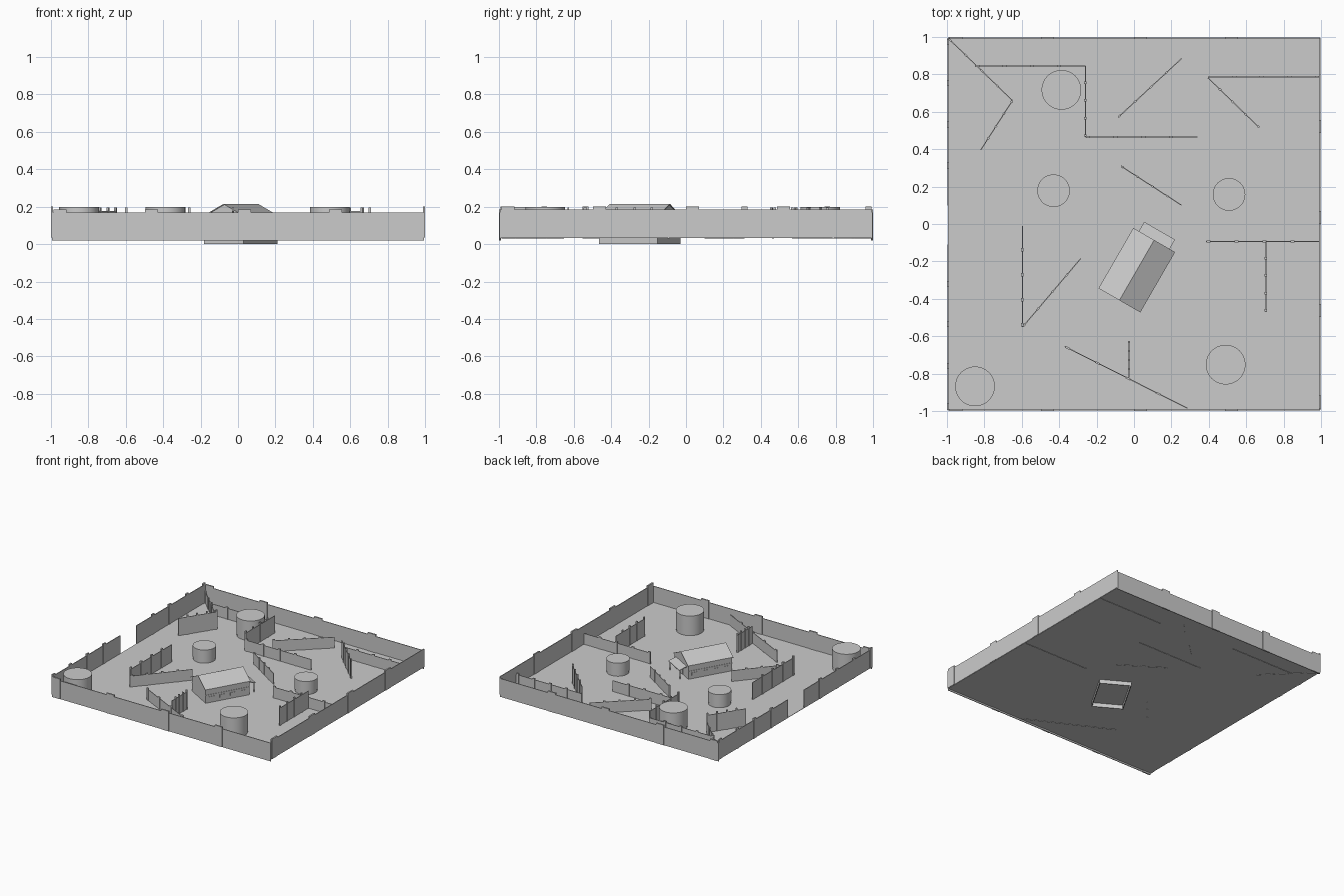
import bpy, bmesh, math
from mathutils import Matrix, Vector

if "Cube" in bpy.data.objects:
    bpy.data.objects.remove(bpy.data.objects["Cube"])


def finish(name, bm, matrix=None):
    me = bpy.data.meshes.new(name)
    bmesh.ops.recalc_face_normals(bm, faces=bm.faces)
    bm.to_mesh(me)
    bm.free()
    ob = bpy.data.objects.new(name, me)
    bpy.context.collection.objects.link(ob)
    if matrix:
        ob.matrix_world = matrix
    return ob


def add_box(bm, x0, x1, y0, y1, z0, z1):
    m = Matrix.Translation(((x0 + x1) / 2, (y0 + y1) / 2, (z0 + z1) / 2)) @ \
        Matrix.Diagonal((x1 - x0, y1 - y0, z1 - z0, 1))
    bmesh.ops.create_cube(bm, size=1, matrix=m)


def frame(x, y, angle):
    return Matrix.Translation((x, y, 0)) @ Matrix.Rotation(angle, 4, 'Z')


def fence(name, a, b, z0, z1, cap=0.015, thick=0.006, post_depth=0.012):
    """Panel from a to b with four wider posts that rise above its top."""
    d = Vector(b) - Vector(a)
    n = d.length
    bm = bmesh.new()
    add_box(bm, 0, n, -thick / 2, thick / 2, z0, z1)
    w = 0.035 * n
    for t in (0.004, 0.25, 0.50, 0.745):
        add_box(bm, t * n, t * n + w, -post_depth / 2, post_depth / 2, z0, z1 + cap)
    return finish(name, bm, frame(a[0], a[1], math.atan2(d.y, d.x)))


# Ground slab
bm = bmesh.new()
add_box(bm, -0.994, 0.994, -0.994, 0.994, 0.033, 0.036)
finish("floor", bm)

# Perimeter walls, with an entrance gap on the left side
E = 0.994
fence("front_wall", (-E, -E), (E, -E), 0.02, 0.17)
fence("back_wall", (-E, E), (E, E), 0.02, 0.17)
fence("right_wall", (E, -E), (E, E), 0.035, 0.185)
fence("left_wall_front", (-E, -E), (-E, -0.11), 0.035, 0.185)
fence("left_wall_back", (-E, E), (-E, 0.10), 0.035, 0.185)

# Low inner barriers
low = [((-0.99, 0.99), (-0.65, 0.66)), ((-0.85, 0.845), (-0.26, 0.845)),
       ((-0.26, 0.465), (0.34, 0.465)), ((-0.085, 0.57), (0.255, 0.885)),
       ((0.99, 0.787), (0.395, 0.787)), ((-0.07, 0.31), (0.255, 0.10)),
       ((-0.595, -0.55), (-0.285, -0.185)), ((0.385, -0.093), (0.99, -0.093)),
       ((-0.37, -0.655), (0.285, -0.985))]
for i, (a, b) in enumerate(low):
    fence(f"low_barrier_{i + 1}", a, b, 0.030, 0.125, 0.01, 0.005, 0.010)

# Tall inner barriers
tall = [((-0.65, 0.66), (-0.82, 0.395)), ((-0.26, 0.465), (-0.26, 0.845)),
        ((0.67, 0.515), (0.395, 0.782)), ((-0.597, -0.55), (-0.597, -0.01)),
        ((0.705, -0.47), (0.705, -0.093)), ((-0.027, -0.625), (-0.027, -0.82))]
for i, (a, b) in enumerate(tall):
    fence(f"tall_barrier_{i + 1}", a, b, 0.033, 0.178, 0.017, 0.005, 0.012)

# Round tanks with a slightly recessed foot
tanks = [(-0.388, 0.717, 0.106, 0.198), (-0.85, -0.868, 0.106, 0.198),
         (0.49, -0.752, 0.106, 0.198), (-0.43, 0.178, 0.087, 0.145),
         (0.508, 0.158, 0.087, 0.145)]
for i, (x, y, r, top) in enumerate(tanks):
    bm = bmesh.new()
    for rad, z0, z1 in ((r - 0.003, 0.035, 0.055), (r, 0.053, top)):
        bmesh.ops.create_cone(bm, cap_ends=True, segments=48, radius1=rad, radius2=rad,
                              depth=z1 - z0, matrix=Matrix.Translation((x, y, (z0 + z1) / 2)))
    ob = finish(f"tank_{i + 1}", bm)
    bpy.ops.object.select_all(action='DESELECT')
    ob.select_set(True)
    bpy.context.view_layer.objects.active = ob
    bpy.ops.object.shade_smooth_by_angle()

# House: local x runs along the ridge
house = frame(0.015, -0.247, math.radians(60))
L, W, EAVE, RIDGE = 0.180, 0.122, 0.152, 0.213
T = 0.006

# Hollow house walls, open underneath
bm = bmesh.new()
for s in (-1, 1):
    y0, y1 = sorted((s * W, s * (W - T)))
    add_box(bm, -L, L, y0, y1, 0, EAVE)
    pts = [(-W, 0), (W, 0), (W, EAVE), (0, RIDGE - 0.003), (-W, EAVE)]
    f = bm.faces.new([bm.verts.new((s * L, y, z)) for y, z in pts])
    ext = bmesh.ops.extrude_face_region(bm, geom=[f])
    bmesh.ops.translate(bm, vec=(-s * T, 0, 0),
                        verts=[v for v in ext["geom"] if isinstance(v, bmesh.types.BMVert)])
    bm.faces.new([bm.verts.new((s * L, y, z)) for y, z in pts])
bmesh.ops.remove_doubles(bm, verts=bm.verts, dist=1e-5)
finish("house_walls", bm, house)

# Gabled roof sheet
bm = bmesh.new()
prof = [(-0.129, 0.149), (0, 0.215), (0.129, 0.149), (0.129, 0.144), (0, 0.210), (-0.129, 0.144)]
ends = [[bm.verts.new((x, y, z)) for y, z in prof] for x in (-0.186, 0.186)]
for e in ends:
    bm.faces.new(e)
for i in range(6):
    j = (i + 1) % 6
    bm.faces.new((ends[0][i], ends[0][j], ends[1][j], ends[1][i]))
finish("house_roof", bm, house)

# Window frames, sill strips and door
bm = bmesh.new()
for s in (-1, 1):
    y0, y1 = sorted((s * W, s * (W + 0.003)))
    add_box(bm, -L, L, y0, y1, 0.098, 0.102)
    for i in range(4):
        x = -0.13 + i * 0.087
        add_box(bm, x - 0.022, x + 0.022, y0, y1, 0.062, 0.085)
finish("windows", bm, house)
bm = bmesh.new()
add_box(bm, L, L + 0.003, -0.025, 0.025, 0.036, 0.1)
finish("door", bm, house)

# Porch with sloped roof and two posts
bm = bmesh.new()
add_box(bm, 0, 0.066, -0.095, 0.095, -0.0025, 0.0025)
finish("porch_roof", bm, house @ Matrix.Translation((L, 0, 0.128)) @ Matrix.Rotation(0.3, 4, 'Y'))
bm = bmesh.new()
for y in (-0.088, 0.088):
    add_box(bm, L + 0.050, L + 0.056, y - 0.003, y + 0.003, 0.033, 0.111)
finish("porch_posts", bm, house)
